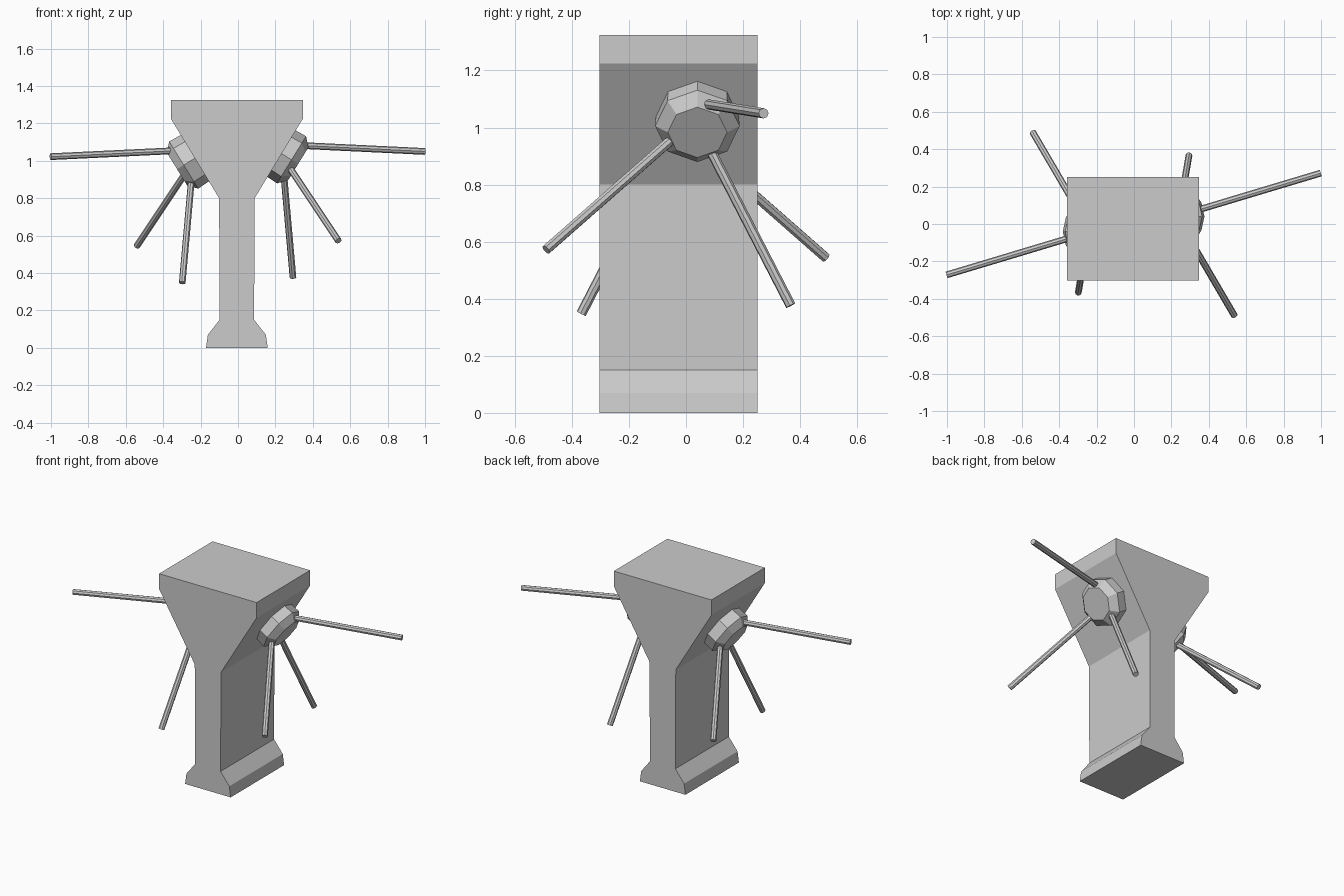
import bpy, bmesh, math
from mathutils import Vector, Matrix

if "Cube" in bpy.data.objects:
    bpy.data.objects.remove(bpy.data.objects["Cube"])


def finish(bm, name):
    bmesh.ops.recalc_face_normals(bm, faces=bm.faces)
    mesh = bpy.data.meshes.new(name)
    bm.to_mesh(mesh)
    bm.free()
    obj = bpy.data.objects.new(name, mesh)
    bpy.context.collection.objects.link(obj)
    return obj


def loft(name, rings, matrix):
    """Closed solid through rings of equal point count."""
    bm = bmesh.new()
    loops = [[bm.verts.new(matrix @ Vector(p)) for p in r] for r in rings]
    n = len(loops[0])
    for a, b in zip(loops, loops[1:]):
        for i in range(n):
            j = (i + 1) % n
            bm.faces.new((a[i], a[j], b[j], b[i]))
    bm.faces.new(loops[0])
    bm.faces.new(loops[-1])
    return finish(bm, name)


def ring(radius, height, sides=8):
    step = math.tau / sides
    return [(radius * math.cos(i * step), radius * math.sin(i * step), height)
            for i in range(sides)]


# Pedestal: symmetric profile extruded front to back
half = [(0.165, 0), (0.155, 0.07), (0.092, 0.15), (0.095, 0.80),
        (0.353, 1.225), (0.353, 1.325)]
profile = half + [(-x, z) for x, z in reversed(half)]
loft("pedestal", [[(x - 0.006, y, z) for x, z in profile] for y in (-0.303, 0.25)],
     Matrix.Identity(4))

# Rotating hub and three arms, repeated turned half round on the other side
hub_base = Vector((0.23, 0.04, 1.04))
axis = Vector((0.85, 0, -0.526)).normalized()
across = Vector((0, 1, 0))
up = axis.cross(across)
hub_frame = Matrix((across, up, axis)).transposed().to_4x4()
hub_frame.translation = hub_base
hub_rings = [ring(0.14, -0.05), ring(0.145, -0.01), ring(0.148, 0.066), ring(0.104, 0.108)]

arms = [((0.375, 0.085, 1.08), (0.998, 0.272, 1.05)),
        ((0.283, -0.056, 0.953), (0.537, -0.49, 0.572)),
        ((0.247, 0.095, 0.903), (0.294, 0.367, 0.376))]

sides = {"right": Matrix.Identity(4),
         "left": Matrix.Translation((-0.004, 0, -0.028)) @ Matrix.Rotation(math.pi, 4, 'Z')}
for side, turn in sides.items():
    loft(f"hub_{side}", hub_rings, turn @ hub_frame)
    for k, (start, tip) in enumerate(arms, 1):
        start, tip = Vector(start), Vector(tip)
        direction = (tip - start).normalized()
        start -= direction * 0.06          # bury the root in the hub
        frame = (Matrix.Translation(start)
                 @ direction.to_track_quat('Z', 'Y').to_matrix().to_4x4())
        loft(f"arm_{side}_{k}", [ring(0.018, 0), ring(0.018, (tip - start).length)],
             turn @ frame)
